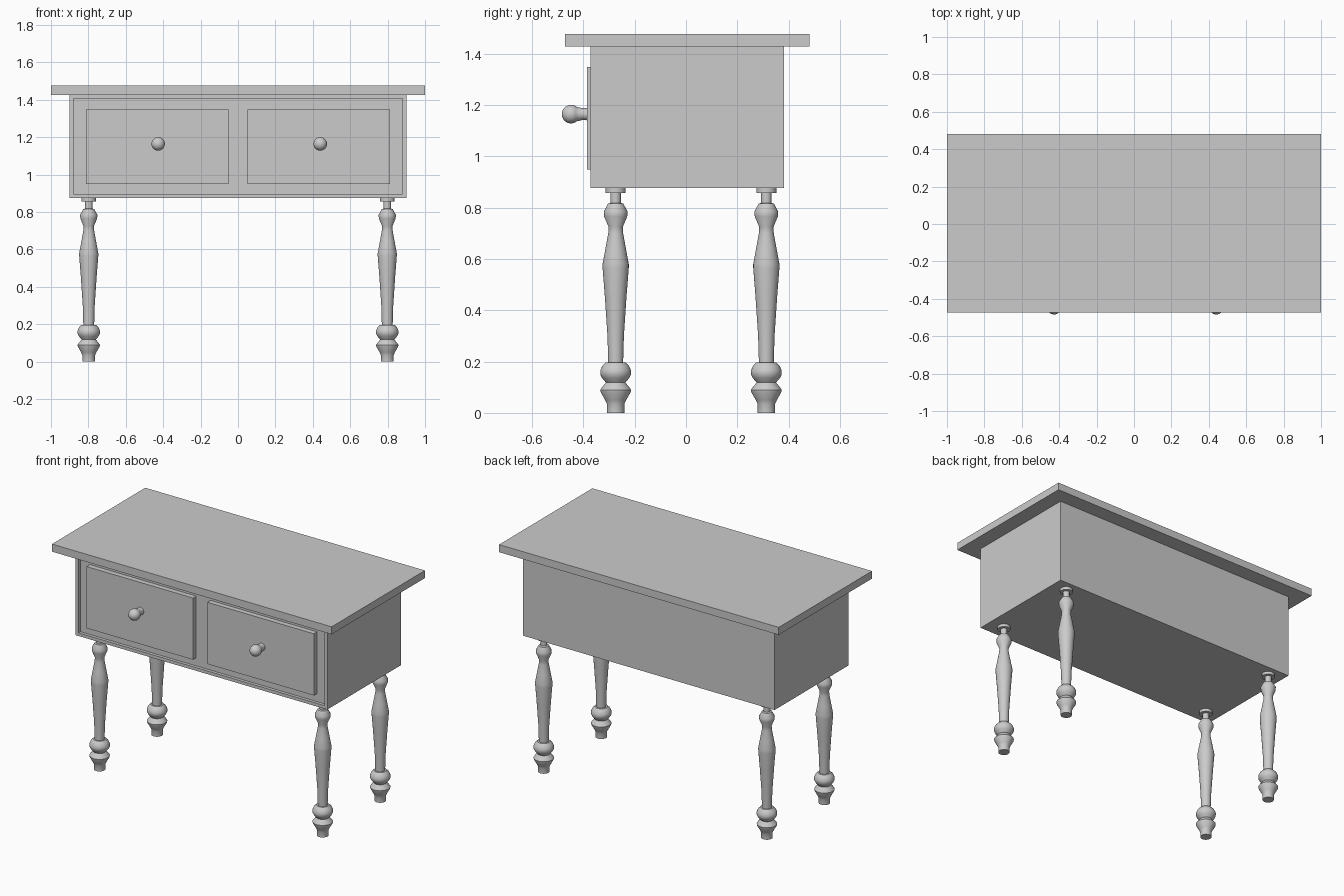
import bpy, bmesh
from math import pi, cos, sin, radians
from mathutils import Matrix, Vector

if "Cube" in bpy.data.objects:
    bpy.data.objects.remove(bpy.data.objects["Cube"])


def add_object(name, bm):
    bmesh.ops.recalc_face_normals(bm, faces=bm.faces)
    me = bpy.data.meshes.new(name)
    bm.to_mesh(me)
    bm.free()
    ob = bpy.data.objects.new(name, me)
    bpy.context.collection.objects.link(ob)
    return ob


def box_bm(lo, hi):
    lo, hi = Vector(lo), Vector(hi)
    bm = bmesh.new()
    m = Matrix.Translation((lo + hi) / 2) @ Matrix.Diagonal((*(hi - lo), 1))
    bmesh.ops.create_cube(bm, size=1, matrix=m)
    return bm


def lathe(name, profile, location, rotation=(0, 0, 0), sides=32):
    """Turn a (radius, height) profile around z, with capped ends."""
    bm = bmesh.new()
    rings = [[bm.verts.new((r * cos(2 * pi * i / sides), r * sin(2 * pi * i / sides), z))
              for i in range(sides)] for r, z in profile]
    for a, b in zip(rings, rings[1:]):
        for i in range(sides):
            j = (i + 1) % sides
            bm.faces.new((a[i], a[j], b[j], b[i]))
    bm.faces.new(rings[0][::-1])
    bm.faces.new(rings[-1])
    ob = add_object(name, bm)
    ob.location, ob.rotation_euler = location, rotation
    bpy.ops.object.select_all(action='DESELECT')
    ob.select_set(True)
    bpy.context.view_layer.objects.active = ob
    bpy.ops.object.shade_smooth_by_angle(angle=radians(35))
    return ob


# Table top
add_object("table_top", box_bm((-1, -0.472, 1.427), (1, 0.481, 1.476)))

# Case with a shallow recess in the front
bm = box_bm((-0.9, -0.373, 0.876), (0.9, 0.381, 1.427))
bm.normal_update()
front = min(bm.faces, key=lambda f: f.calc_center_median().y)
bmesh.ops.inset_individual(bm, faces=[front], thickness=0.029)
recess = bmesh.ops.extrude_discrete_faces(bm, faces=[front])["faces"]
bmesh.ops.translate(bm, verts=recess[0].verts, vec=(0, 0.02, 0))
add_object("case", bm)

# Drawer fronts and turned knobs
knob_profile = [(0.024, 0), (0.023, 0.022), (0.026, 0.034)]
knob_profile += [(0.036 * cos(a), 0.066 + 0.036 * sin(a))
                 for a in [radians(d) for d in range(-40, 90, 10)]]
knob_profile += [(0.002, 0.102)]
for side, x0, x1, knob_x in (("left", -0.813, -0.052, -0.427), ("right", 0.052, 0.813, 0.44)):
    add_object(side + "_drawer_front", box_bm((x0, -0.386, 0.949), (x1, -0.353, 1.348)))
    lathe(side + "_knob", knob_profile, (knob_x, -0.382, 1.164), (pi / 2, 0, 0))

# Turned legs
leg_profile = [(0.034, 0), (0.034, 0.035), (0.041, 0.05), (0.058, 0.08), (0.06, 0.09),
               (0.053, 0.1), (0.038, 0.118), (0.053, 0.136), (0.06, 0.15), (0.06, 0.165),
               (0.052, 0.183), (0.038, 0.197), (0.029, 0.197), (0.032, 0.3), (0.042, 0.45),
               (0.051, 0.565), (0.051, 0.58), (0.04, 0.64), (0.029, 0.7), (0.028, 0.725),
               (0.045, 0.765), (0.046, 0.785), (0.03, 0.815), (0.02, 0.818), (0.02, 0.857),
               (0.039, 0.857), (0.039, 0.877)]
for depth, y in (("front", -0.274), ("back", 0.313)):
    for side, x in (("left", -0.798), ("right", 0.798)):
        lathe(f"{depth}_{side}_leg", leg_profile, (x, y, 0))
